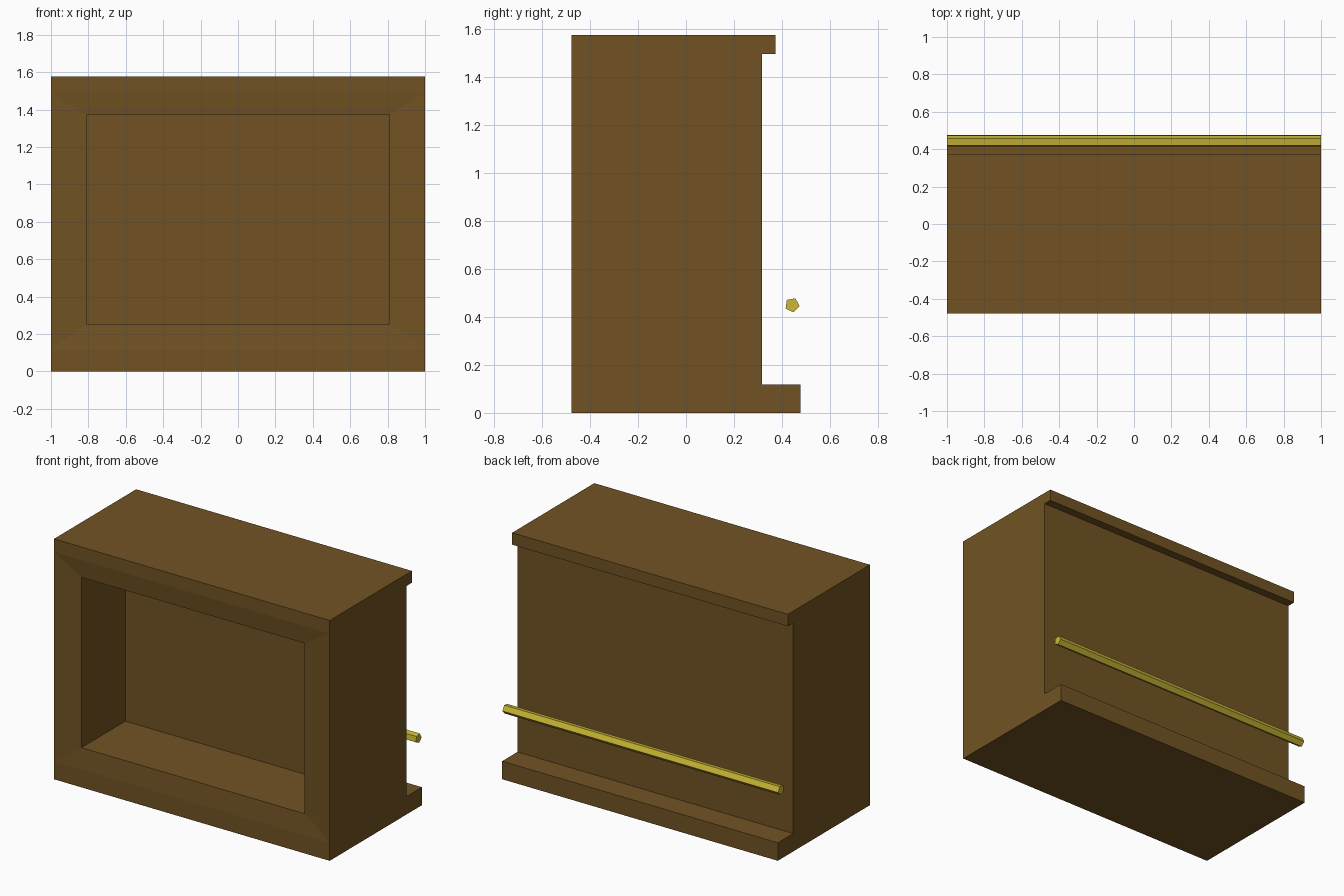
import bpy, bmesh, math
from mathutils import Vector

if "Cube" in bpy.data.objects:
    bpy.data.objects.remove(bpy.data.objects["Cube"])


def material(name, rgb):
    m = bpy.data.materials.new(name)
    m.diffuse_color = (*rgb, 1)
    m.use_nodes = True
    m.node_tree.nodes["Principled BSDF"].inputs["Base Color"].default_value = m.diffuse_color
    return m


def prism(name, profile, mat):
    """Extrude a (y, z) profile along x from -1 to 1."""
    bm = bmesh.new()
    face = bm.faces.new([bm.verts.new((-1, y, z)) for y, z in profile])
    ext = bmesh.ops.extrude_face_region(bm, geom=[face], use_keep_orig=True)
    verts = [g for g in ext["geom"] if isinstance(g, bmesh.types.BMVert)]
    bmesh.ops.translate(bm, verts=verts, vec=(2, 0, 0))
    bmesh.ops.recalc_face_normals(bm, faces=bm.faces)
    mesh = bpy.data.meshes.new(name)
    obj = bpy.data.objects.new(name, mesh)
    bpy.context.collection.objects.link(obj)
    mesh.materials.append(mat)
    return obj, bm


def push_in(bm, face, half_x, z_low, z_high, y):
    """Extrude a front face to a new rectangle and return the new face."""
    z_mid = face.calc_center_median().z
    new = bmesh.ops.extrude_discrete_faces(bm, faces=[face])["faces"][0]
    for v in new.verts:
        v.co = Vector((math.copysign(half_x, v.co.x), y,
                       z_high if v.co.z > z_mid else z_low))
    return new


brown = material("brown wood", (0.165, 0.086, 0.017))
yellow = material("yellow brass", (0.60, 0.48, 0.035))

# Cabinet: side profile with top lip and bottom ledge at the back
front, back = -0.478, 0.318
cabinet, bm = prism("cabinet", [
    (front, 0), (0.477, 0), (0.477, 0.118), (back, 0.118),
    (back, 1.498), (0.373, 1.498), (0.373, 1.576), (front, 1.576),
    (front, 1.49), (front, 0.118)], brown)

# Shallow sloped frame, then the deep recess
panel = min((f for f in bm.faces if f.normal.y < -0.9),
            key=lambda f: abs(f.calc_center_median().z - 0.8))
rim = push_in(bm, panel, 0.81, 0.253, 1.37, front + 0.0125)
push_in(bm, rim, 0.81, 0.253, 1.37, -0.01)
bm.to_mesh(cabinet.data)
bm.free()

# Five-sided rail behind the cabinet
angles = [math.radians(-80 + 72 * i) for i in range(5)]
rail, bm = prism("rail", [(0.443 + 0.031 * math.cos(a),
                           0.45 + 0.031 * math.sin(a)) for a in angles], yellow)
bm.to_mesh(rail.data)
bm.free()
